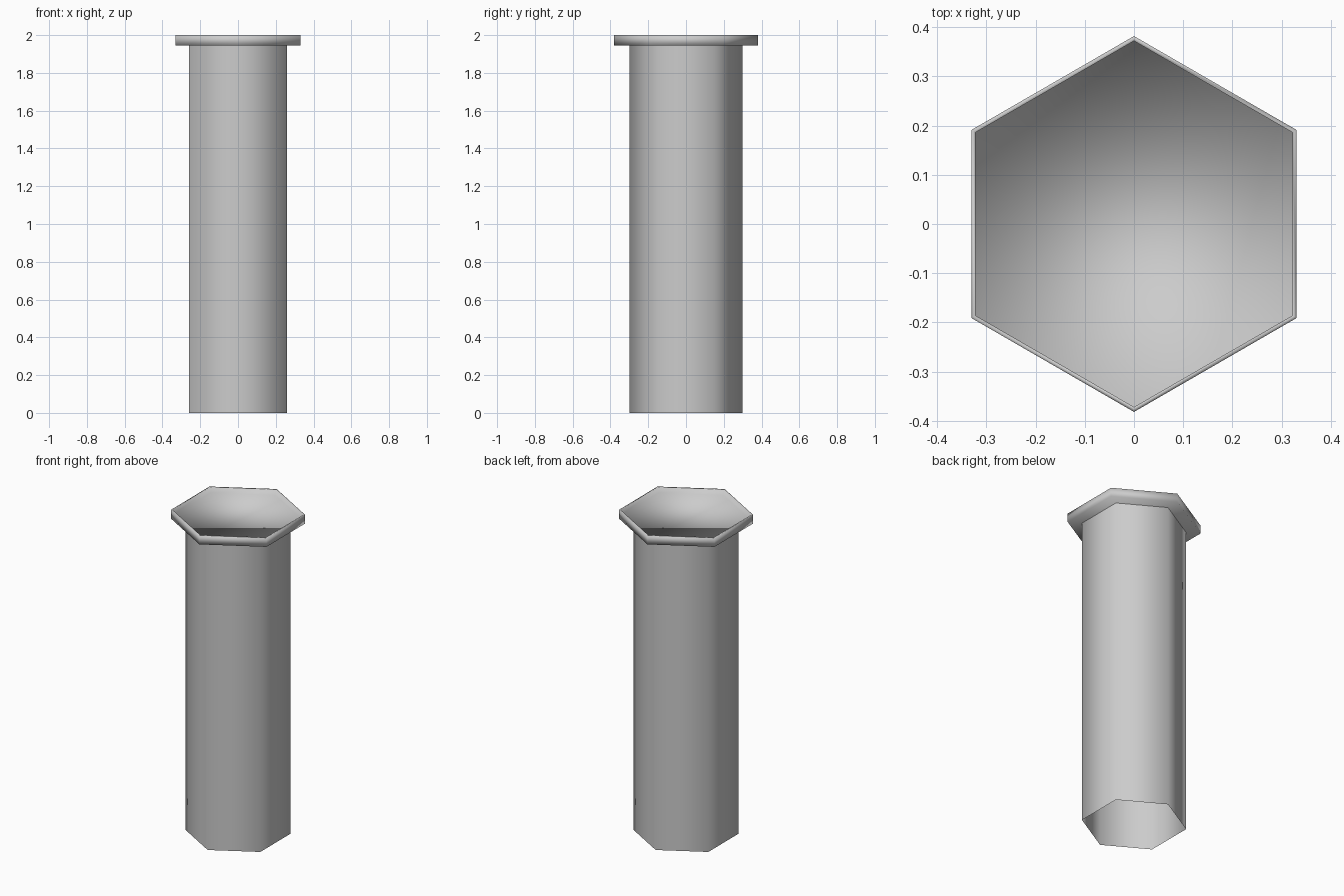
import bpy, math

if "Cube" in bpy.data.objects:
    bpy.data.objects.remove(bpy.data.objects["Cube"])

SIDES = 6


def lathe(name, profile, close_start=False, close_end=False):
    """Six-sided revolve of (radius, z) points, corners on the y axis."""
    verts, faces = [], []
    for r, z in profile:
        for i in range(SIDES):
            a = math.pi / 2 + i * math.tau / SIDES
            verts.append((r * math.cos(a), r * math.sin(a), z))
    for k in range(len(profile) - 1):
        for i in range(SIDES):
            j = (i + 1) % SIDES
            faces.append((k * SIDES + i, k * SIDES + j,
                          (k + 1) * SIDES + j, (k + 1) * SIDES + i))
    if close_start:
        faces.append(tuple(reversed(range(SIDES))))
    if close_end:
        base = (len(profile) - 1) * SIDES
        faces.append(tuple(range(base, base + SIDES)))
    mesh = bpy.data.meshes.new(name)
    mesh.from_pydata(verts, [], faces)
    mesh.update()
    mesh.shade_smooth()
    obj = bpy.data.objects.new(name, mesh)
    bpy.context.collection.objects.link(obj)
    return obj


# Hollow shaft, open at the bottom
lathe("shaft", [(0.30, 0.0), (0.30, 1.945)])

# Wider cap: thin raised rim around a shallow recessed top
lathe("cap", [(0.382, 1.945), (0.382, 2.0), (0.372, 2.0), (0.372, 1.965)],
      close_start=True, close_end=True)
